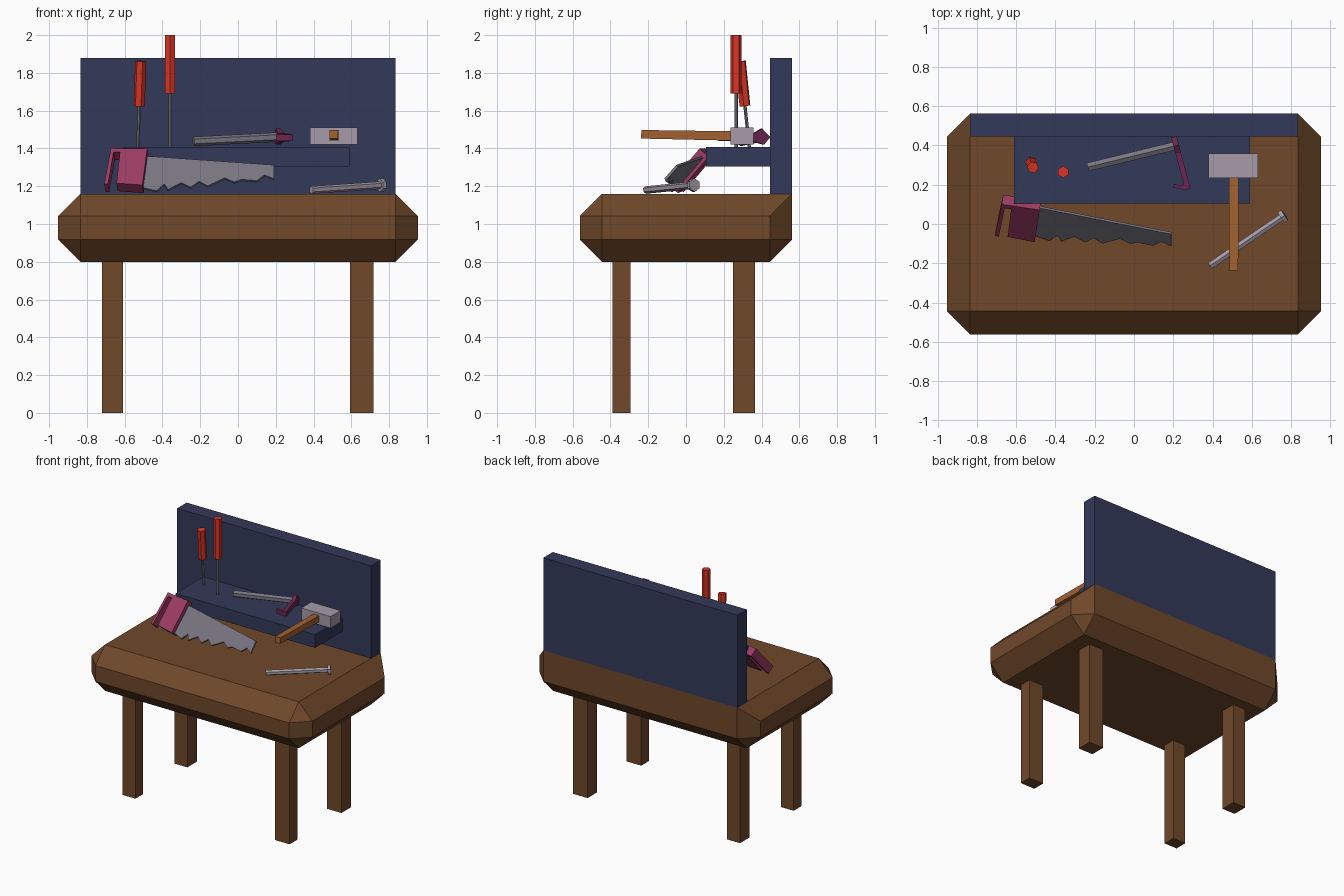
import bpy, bmesh
from math import pi
from mathutils import Vector, Matrix

if "Cube" in bpy.data.objects:
    bpy.data.objects.remove(bpy.data.objects["Cube"])


def material(name, rgb):
    m = bpy.data.materials.new(name)
    m.diffuse_color = (*rgb, 1)
    m.use_nodes = True
    m.node_tree.nodes["Principled BSDF"].inputs["Base Color"].default_value = m.diffuse_color
    return m


WOOD = material("brown wood", (0.16, 0.065, 0.023))
NAVY = material("navy paint", (0.033, 0.042, 0.10))
RED = material("red grip", (0.70, 0.035, 0.018))
PINK = material("pink grip", (0.34, 0.045, 0.13))
PURPLE = material("purple metal", (0.15, 0.02, 0.08))
STEEL = material("steel", (0.19, 0.18, 0.22))
PALE = material("pale metal", (0.38, 0.33, 0.40))
ORANGE = material("orange wood", (0.36, 0.12, 0.03))


def finish(bm, name, mat):
    bmesh.ops.recalc_face_normals(bm, faces=bm.faces)
    me = bpy.data.meshes.new(name)
    bm.to_mesh(me)
    bm.free()
    me.materials.append(mat)
    ob = bpy.data.objects.new(name, me)
    bpy.context.collection.objects.link(ob)
    return ob


def box_bm(x, y, z):
    """Box from (min, max) pairs."""
    bm = bmesh.new()
    size = [b - a for a, b in (x, y, z)]
    mid = [(a + b) / 2 for a, b in (x, y, z)]
    bmesh.ops.create_cube(bm, size=1, matrix=Matrix.Translation(mid) @ Matrix.Diagonal((*size, 1)))
    return bm


def box(name, mat, x, y, z):
    return finish(box_bm(x, y, z), name, mat)


def rod(name, mat, p, q, r, sides=6, roll=0, r2=None):
    """Straight prism between two points."""
    p, q = Vector(p), Vector(q)
    d = q - p
    rot = d.to_track_quat('Z', 'Y').to_matrix().to_4x4()
    bm = bmesh.new()
    bmesh.ops.create_cone(bm, cap_ends=True, segments=sides, radius1=r, radius2=r2 or r, depth=d.length,
                          matrix=Matrix.Translation((p + q) / 2) @ rot @ Matrix.Rotation(roll, 4, 'Z'))
    return finish(bm, name, mat)


def plate(name, mat, points, normal, thick):
    """Flat outline thickened equally to both sides."""
    n = Vector(normal).normalized() * thick
    bm = bmesh.new()
    f = bm.faces.new([bm.verts.new(Vector(p) - n / 2) for p in points])
    ext = bmesh.ops.extrude_face_region(bm, geom=[f], use_keep_orig=True)
    bmesh.ops.translate(bm, vec=n, verts=[g for g in ext['geom'] if isinstance(g, bmesh.types.BMVert)])
    return finish(bm, name, mat)


# Chamfered bench top, its rear upper edge raised to meet the back panel
bm = box_bm((-0.952, 0.952), (-0.562, 0.562), (0.80, 1.16))
bmesh.ops.bevel(bm, geom=bm.edges[:], offset=0.118, offset_type='OFFSET', segments=1, affect='EDGES')
for v in bm.verts:
    if v.co.y > 0.55 and v.co.z > 1.0:
        v.co.z = 1.16
finish(bm, "bench_top", WOOD)

# Legs
for xn, x in (("left", (-0.72, -0.61)), ("right", (0.592, 0.717))):
    for yn, y in (("front", (-0.39, -0.295)), ("back", (0.248, 0.365))):
        box(f"{yn}_{xn}_leg", WOOD, x, y, (0, 0.81))

# Back panel and shelf
box("back_panel", NAVY, (-0.835, 0.835), (0.445, 0.562), (1.16, 1.88))
box("shelf", NAVY, (-0.61, 0.59), (0.105, 0.446), (1.305, 1.408))

# Two screwdrivers: tip, neck and end of grip
drivers = (((-0.36, 0.265, 1.408), (-0.36, 0.265, 1.69), (-0.36, 0.265, 2.0)),
           ((-0.53, 0.335, 1.408), (-0.523, 0.312, 1.625), (-0.515, 0.288, 1.862)))
for i, (tip, neck, end) in enumerate(drivers, 1):
    rod(f"screwdriver_shaft_{i}", STEEL, tip, neck, 0.009)
    rod(f"screwdriver_grip_{i}", RED, neck, end, 0.03)

# Claw hammer on the shelf
rod("hammer_handle", STEEL, (-0.235, 0.29, 1.437), (0.21, 0.398, 1.46), 0.025)
start, along = Vector((0.203, 0.443, 0)), Vector((0.26, -0.965, 0))
profile = [(0, 1.46), (0.035, 1.42), (0.085, 1.435), (0.275, 1.44),
           (0.275, 1.475), (0.085, 1.482), (0.045, 1.505)]
plate("hammer_head", PURPLE, [start + along * a + Vector((0, 0, z)) for a, z in profile],
      (0.965, 0.26, 0), 0.028)
plate("hammer_claw", PURPLE, [(0.20, 0.185, 1.457), (0.27, 0.172, 1.457), (0.265, 0.205, 1.457),
                              (0.235, 0.193, 1.457), (0.205, 0.205, 1.457)], (0, 0, 1), 0.035)

# Mallet
box("mallet_head", PALE, (0.38, 0.632), (0.235, 0.358), (1.42, 1.51))
rod("mallet_handle", ORANGE, (0.508, 0.26, 1.466), (0.508, -0.237, 1.475), 0.035, 4, pi / 4, 0.032)

# Bolt lying on the bench
a, b = Vector((0.388, -0.212, 1.18)), Vector((0.75, 0.033, 1.205))
rod("bolt_shaft", PALE, a, b, 0.02)
rod("bolt_head", PALE, b, b + (b - a).normalized() * 0.022, 0.036)

# Saw leaning on the shelf: outlines drawn in the front view, laid on a slanted plane
K, M = -0.137, 0.87


def lean(points, shift=0):
    return [(x, 0.085 + shift + K * (x + 0.47) + M * (z - 1.355), z) for x, z in points]


blade = [(-0.48, 1.355), (0.19, 1.308), (0.19, 1.236), (0.14, 1.255), (0.10, 1.225), (0.02, 1.232),
         (-0.02, 1.218), (-0.07, 1.24), (-0.16, 1.197), (-0.205, 1.222), (-0.25, 1.19),
         (-0.30, 1.215), (-0.37, 1.178), (-0.39, 1.208), (-0.43, 1.172), (-0.51, 1.19)]
plate("saw_blade", STEEL, lean(blade), (-K, 1, -M), 0.014)
grip = [(-0.67, 1.38), (-0.477, 1.378), (-0.503, 1.185), (-0.64, 1.195), (-0.622, 1.36),
        (-0.655, 1.36), (-0.685, 1.19), (-0.705, 1.19)]
plate("saw_grip", PINK, lean(grip, -0.01), (-K, 1, -M), 0.065)
